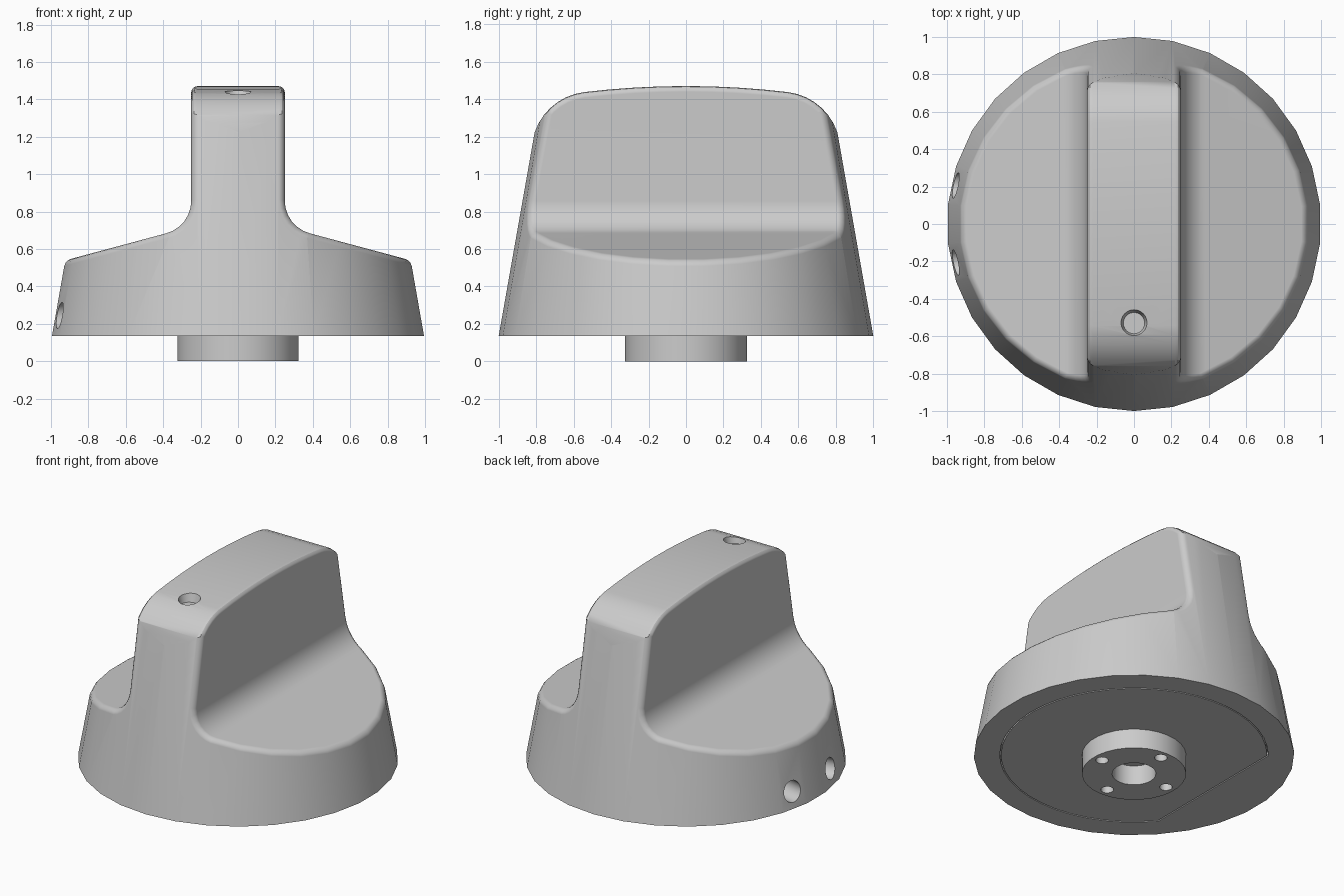
import bpy, bmesh, math
from mathutils import Matrix, Vector

cube = bpy.data.objects.get("Cube")
if cube:
    bpy.data.objects.remove(cube, do_unlink=True)

# One plain grey plastic
grey = bpy.data.materials.new("grey plastic")
grey.use_nodes = True
colour = (0.6, 0.6, 0.6, 1)
grey.diffuse_color = colour
grey.node_tree.nodes["Principled BSDF"].inputs["Base Color"].default_value = colour

BASE_Z = 0.135                      # underside of the skirt
TAPER = math.tan(math.radians(10))  # lean of the skirt


def skirt_radius(z):
    return 1 - TAPER * (z - BASE_Z)


def finish(name, bm):
    bmesh.ops.recalc_face_normals(bm, faces=bm.faces[:])
    mesh = bpy.data.meshes.new(name)
    bm.to_mesh(mesh)
    bm.free()
    mesh.materials.append(grey)
    obj = bpy.data.objects.new(name, mesh)
    bpy.context.collection.objects.link(obj)
    return obj


def prism(name, points, start, along):
    """Extrude a closed 3D outline, moved by start, along a vector."""
    bm = bmesh.new()
    face = bm.faces.new([bm.verts.new(Vector(p) + Vector(start)) for p in points])
    new = bmesh.ops.extrude_face_region(bm, geom=[face])["geom"]
    bmesh.ops.translate(bm, vec=Vector(along),
                        verts=[v for v in new if isinstance(v, bmesh.types.BMVert)])
    return finish(name, bm)


def rod(name, sides, r1, r2, z1, z2, x=0, y=0):
    """Upright cylinder or cone between two heights."""
    bm = bmesh.new()
    bmesh.ops.create_cone(bm, cap_ends=True, segments=sides, radius1=r1, radius2=r2,
                          depth=z2 - z1, matrix=Matrix.Translation((x, y, (z1 + z2) / 2)))
    return finish(name, bm)


def apply_modifier(obj, mod):
    bpy.ops.object.select_all(action='DESELECT')
    obj.select_set(True)
    bpy.context.view_layer.objects.active = obj
    bpy.ops.object.modifier_apply(modifier=mod.name)


def combine(obj, cutter, operation):
    """Apply a boolean and discard its helper."""
    cutter.hide_render = True
    mod = obj.modifiers.new("cut", 'BOOLEAN')
    mod.operation = operation
    mod.solver = 'EXACT'
    mod.object = cutter
    apply_modifier(obj, mod)
    bpy.data.objects.remove(cutter, do_unlink=True)


def smooth(obj):
    bpy.ops.object.select_all(action='DESELECT')
    obj.select_set(True)
    bpy.context.view_layer.objects.active = obj
    bpy.ops.object.shade_smooth_by_angle(angle=math.radians(30))


def d_outline(radius, flat_x):
    """Circle cut straight on the -x side."""
    a = math.acos(flat_x / radius)
    return [(radius * math.cos(-a + 2 * a * i / 36),
             radius * math.sin(-a + 2 * a * i / 36), 0) for i in range(37)]


# Tapered round blank
knob = rod("knob_body", 30, skirt_radius(-0.1), skirt_radius(1.6), -0.1, 1.6)

# Front profile: sloping shoulders filleted into an upright grip
SLOPE = math.radians(15)
FILLET, GRIP = 0.18, 0.25
tangent_x = GRIP + FILLET * (1 - math.sin(SLOPE))
tangent_z = 0.54 + (0.92 - tangent_x) * math.tan(SLOPE)
centre_z = tangent_z + FILLET * math.cos(SLOPE)
half = [(1.3, -1), (1.3, 0.54 - 0.38 * math.tan(SLOPE))]
for i in range(7):
    a = SLOPE + (math.pi / 2 - SLOPE) * i / 6
    half.append((GRIP + FILLET * (1 - math.sin(a)), centre_z - FILLET * math.cos(a)))
half.append((GRIP, 2))
outline = half + [(-x, z) for x, z in reversed(half)]
combine(knob, prism("front_profile", [(x, 0, z) for x, z in outline],
                    (0, -1.5, 0), (0, 3, 0)), 'INTERSECT')

# Side profile: gently crowned top with large rounded ends
half = [(1.3, -1), (1.3, 1.1)]
for i in range(9):
    a = math.radians(10 + 73 * i / 8)
    half.append((0.505 + 0.32 * math.cos(a), 1.12 + 0.32 * math.sin(a)))
end_y, end_z = half[-1]
for t in (0.75, 0.5, 0.25):
    half.append((end_y * t, 1.47 - (1.47 - end_z) * t * t))
outline = half + [(0, 1.47)] + [(-y, z) for y, z in reversed(half)]
combine(knob, prism("side_profile", [(0, y, z) for y, z in outline],
                    (-1.5, 0, 0), (3, 0, 0)), 'INTERSECT')

# Soft edges around the grip and shoulders
bevel = knob.modifiers.new("soft_edges", 'BEVEL')
bevel.width = 0.03
bevel.segments = 3
bevel.limit_method = 'ANGLE'
bevel.angle_limit = math.radians(38)
bevel.use_clamp_overlap = False
apply_modifier(knob, bevel)

# Flat underside with a recess for the base plate
square = [(-2, -2, 0), (2, -2, 0), (2, 2, 0), (-2, 2, 0)]
combine(knob, prism("underside_cut", square, (0, 0, -1), (0, 0, 1 + BASE_Z)), 'DIFFERENCE')
combine(knob, prism("plate_recess", d_outline(0.838, -0.648), (0, 0, 0.05),
                    (0, 0, 0.115)), 'DIFFERENCE')

# Pointer dimple on top, near the front
combine(knob, rod("dimple_cut", 24, 0.057, 0.083, 1.39, 1.49, 0, -0.53), 'DIFFERENCE')

# Two radial screw holes on the right side
for sign in (-1, 1):
    hole = rod("screw_hole_cut", 20, 0.07, 0.07, -0.2, 0.2)
    a = math.pi + sign * math.radians(12.2)
    spot = Vector((math.cos(a), math.sin(a), 0))
    turn = spot.to_track_quat('Z', 'Y').to_matrix().to_4x4()
    hole.data.transform(Matrix.Translation(spot * 0.97 + Vector((0, 0, 0.245))) @ turn)
    combine(knob, hole, 'DIFFERENCE')

smooth(knob)
weighted = knob.modifiers.new("even_shading", 'WEIGHTED_NORMAL')
weighted.keep_sharp = True

# Flush base plate with one straight side
plate = prism("base_plate", d_outline(0.83, -0.64), (0, 0, BASE_Z), (0, 0, 0.028))
smooth(plate)

# Shaft boss with a central bore and four small holes
boss = rod("shaft_boss", 30, 0.325, 0.325, 0, 0.15)
combine(boss, rod("bore_cut", 24, 0.137, 0.137, -0.1, 0.14), 'DIFFERENCE')
for i in range(4):
    a = i * math.pi / 2
    combine(boss, rod("pin_hole_cut", 16, 0.04, 0.04, -0.1, 0.12,
                      0.26 * math.cos(a), 0.26 * math.sin(a)), 'DIFFERENCE')
smooth(boss)
